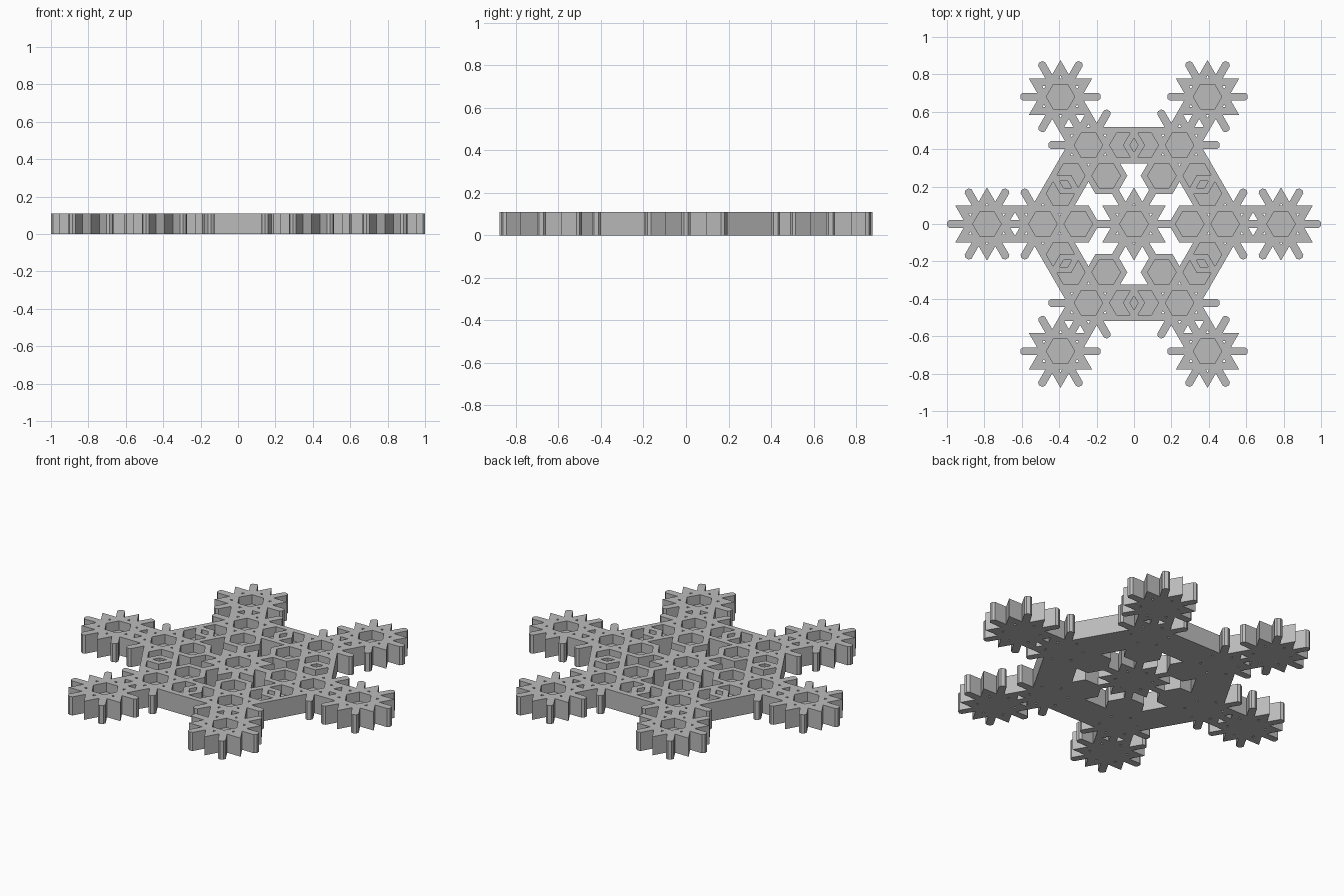
import bpy, bmesh
from math import cos, sin, pi, sqrt
from mathutils import Vector, Matrix

cube = bpy.data.objects.get("Cube")
if cube:
    bpy.data.objects.remove(cube, do_unlink=True)

HEIGHT = 0.11            # plate thickness
FLOOR = 0.055            # pocket floor level
RING, POCKET = 0.113, 0.076
APOTHEM = RING * sqrt(3) / 2
MAIN_DIST, OUTER_DIST = 0.487, 0.786
TILE_STEP = RING + POCKET

grey = bpy.data.materials.new("plain_grey")
grey.use_nodes = True
grey.diffuse_color = (0.5, 0.5, 0.5, 1)
grey.node_tree.nodes["Principled BSDF"].inputs["Base Color"].default_value = (0.5, 0.5, 0.5, 1)


def polar(radius, angle):
    return Vector((radius * cos(angle), radius * sin(angle), 0))


def prism(bm, outline, angle):
    """Upright prism from a 2D outline, turned about z."""
    turn = Matrix.Rotation(angle, 3, 'Z')
    low = [bm.verts.new(turn @ Vector((x, y, 0))) for x, y in outline]
    high = [bm.verts.new(v.co + Vector((0, 0, HEIGHT))) for v in low]
    bm.faces.new(low[::-1])
    bm.faces.new(high)
    n = len(low)
    for i in range(n):
        j = (i + 1) % n
        bm.faces.new((low[i], low[j], high[j], high[i]))


def hex_cup(bm):
    """Hexagonal tile with a hexagonal pocket in its top."""
    def loop(radius, z):
        return [bm.verts.new(polar(radius, i * pi / 3) + Vector((0, 0, z))) for i in range(6)]
    loops = [loop(RING, 0), loop(RING, HEIGHT), loop(POCKET, HEIGHT), loop(POCKET, FLOOR)]
    bm.faces.new(loops[0][::-1])
    bm.faces.new(loops[3])
    for a, b in zip(loops, loops[1:]):
        for i in range(6):
            j = (i + 1) % 6
            bm.faces.new((a[i], a[j], b[j], b[i]))


# Arm with a chamfered tip, pointing along +x
ARM = [(0.095, -0.021), (0.202, -0.021), (0.214, -0.01),
       (0.214, 0.01), (0.202, 0.021), (0.095, 0.021)]
# Triangular spike on a hexagon side, notched to leave a small through hole
SPIKE = [(APOTHEM, -RING / 2), (2 * APOTHEM, 0), (APOTHEM, RING / 2),
         (APOTHEM, 0.0085), (APOTHEM + 0.0145, 0), (APOTHEM, -0.0085)]


def flake(name, centre, arms=(), spikes=()):
    bm = bmesh.new()
    hex_cup(bm)
    for k in arms:
        prism(bm, ARM, k * pi / 3)
    for k in spikes:
        prism(bm, SPIKE, (k + 0.5) * pi / 3)
    bmesh.ops.recalc_face_normals(bm, faces=bm.faces)
    mesh = bpy.data.meshes.new(name)
    bm.to_mesh(mesh)
    bm.free()
    mesh.materials.append(grey)
    obj = bpy.data.objects.new(name, mesh)
    obj.location = centre
    bpy.context.collection.objects.link(obj)


# Centre flake
flake("centre_flake", Vector((0, 0, 0)), range(6), range(6))

for k in range(6):
    out = k * pi / 3
    main = polar(MAIN_DIST, out)
    # Main flake keeps only its outward arms; tiles join its inward sides
    flake(f"main_flake_{k + 1}", main, (k - 1, k, k + 1), range(6))
    for t in (2, 3, 4):
        flake(f"link_tile_{k + 1}_{t - 1}", main + polar(TILE_STEP, out + t * pi / 3))
    # Outer flake at the end of the branch
    flake(f"outer_flake_{k + 1}", polar(OUTER_DIST, out), range(6), range(6))
